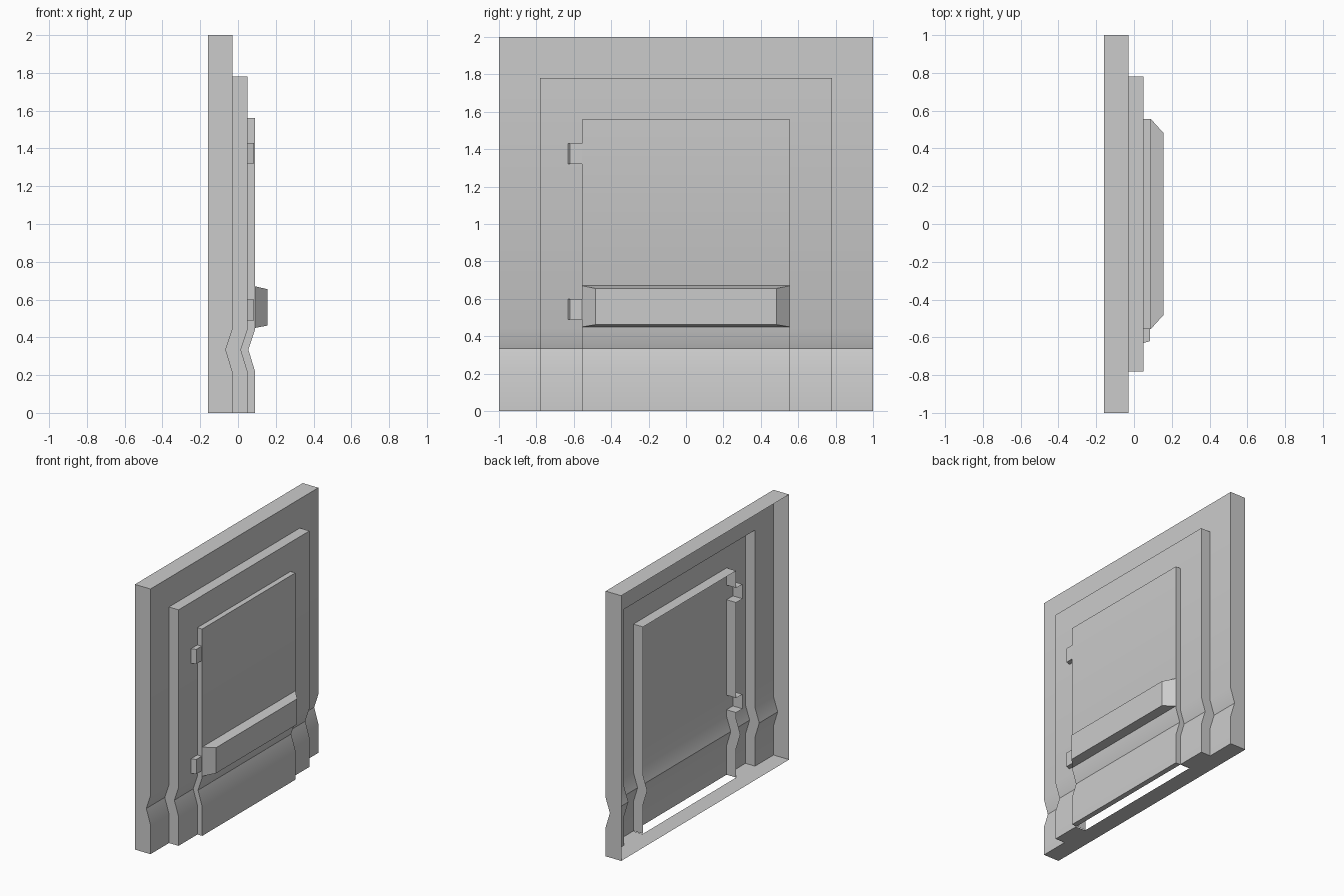
import bpy, bmesh, math

if "Cube" in bpy.data.objects:
    bpy.data.objects.remove(bpy.data.objects["Cube"])

LEVELS = (0.22, 0.335, 0.44)      # heights of the horizontal crease
HINGES = ((0.49, 0.60), (1.32, 1.43))


def dent(z):
    """Inward shift of every front layer at the crease."""
    return -0.035 if abs(z - 0.335) < 1e-6 else 0.0


def split(z0, z1):
    cuts = [z for z in LEVELS if min(z0, z1) < z < max(z0, z1)]
    return [z0] + sorted(cuts, reverse=z1 < z0) + [z1]


def face(bm, pts):
    bm.faces.new([bm.verts.new(p) for p in pts])


def plate(bm, x, y0, y1, z0, z1):
    """Upright sheet that follows the crease."""
    zs = split(z0, z1)
    for a, b in zip(zs, zs[1:]):
        xa, xb = x + dent(a), x + dent(b)
        face(bm, [(xa, y0, a), (xa, y1, a), (xb, y1, b), (xb, y0, b)])


def wall(bm, outline, x0, x1, flat_back=False):
    """Strip from x0 to x1 along an outline of (y, z) points."""
    for (ya, za), (yb, zb) in zip(outline, outline[1:]):
        zs = split(za, zb)
        for i, (a, b) in enumerate(zip(zs, zs[1:])):
            n = len(zs) - 1
            p, q = ya + (yb - ya) * i / n, ya + (yb - ya) * (i + 1) / n
            da, db = (0, 0) if flat_back else (dent(a), dent(b))
            face(bm, [(x0 + da, p, a), (x0 + db, q, b),
                      (x1 + dent(b), q, b), (x1 + dent(a), p, a)])


def floor(bm, x0, x1, ys):
    for a, b in zip(ys, ys[1:]):
        face(bm, [(x0, a, 0), (x0, b, 0), (x1, b, 0), (x1, a, 0)])


def arch(y, z):
    return [(-y, 0), (-y, z), (y, z), (y, 0)]


def finish(name, bm):
    bmesh.ops.remove_doubles(bm, verts=bm.verts, dist=1e-4)
    bmesh.ops.recalc_face_normals(bm, faces=bm.faces)
    front = max(bm.faces, key=lambda f: abs(f.normal.x) * f.calc_area())
    if front.normal.x < 0:
        bmesh.ops.reverse_faces(bm, faces=bm.faces)
    me = bpy.data.meshes.new(name)
    bm.to_mesh(me)
    bm.free()
    ob = bpy.data.objects.new(name, me)
    bpy.context.collection.objects.link(ob)
    bpy.ops.object.select_all(action='DESELECT')
    ob.select_set(True)
    bpy.context.view_layer.objects.active = ob
    bpy.ops.object.shade_smooth_by_angle(angle=math.radians(30))


# Outer wall panel: hollow from behind, open where the frame steps out
bm = bmesh.new()
for s in (-1, 1):
    plate(bm, -0.03, s * 0.78, s * 1.0, 0, 1.78)
    plate(bm, -0.03, s * 0.78, s * 1.0, 1.78, 2.0)
plate(bm, -0.03, -0.78, 0.78, 1.78, 2.0)
wall(bm, arch(1.0, 2.0), -0.16, -0.03, flat_back=True)
floor(bm, -0.16, -0.03, (-1, -0.78, 0.78, 1))
finish("wall_panel", bm)

# Raised frame
bm = bmesh.new()
plate(bm, 0.05, -0.78, 0.78, 0, 1.78)
wall(bm, arch(0.78, 1.78), -0.03, 0.05)
finish("door_frame", bm)

# Undersides of the two frame legs
for side, s in (("left", -1), ("right", 1)):
    bm = bmesh.new()
    floor(bm, -0.03, 0.05, (s * 0.56, s * 0.78))
    finish("frame_foot_" + side, bm)

# Inner jamb behind the door, with hinge pockets
outline = [(-0.555, 0)]
for z0, z1 in HINGES:
    outline += [(-0.555, z0), (-0.63, z0), (-0.63, z1), (-0.555, z1)]
outline += [(-0.555, 1.56), (0.555, 1.56), (0.555, 0)]
bm = bmesh.new()
wall(bm, outline, -0.03, 0.05)
finish("door_jamb", bm)

# Door leaf
bm = bmesh.new()
plate(bm, 0.09, -0.555, 0.555, 0, 1.56)
wall(bm, arch(0.555, 1.56), 0.05, 0.09)
floor(bm, 0.05, 0.09, (-0.555, 0.555))
finish("door_leaf", bm)


def loft(name, lower, upper):
    """Closed solid between two four-point rings."""
    bm = bmesh.new()
    face(bm, lower)
    face(bm, upper)
    for i in range(4):
        j = (i + 1) % 4
        face(bm, [lower[i], lower[j], upper[j], upper[i]])
    finish(name, bm)


def rect(x, y, z0, z1):
    return [(x, -y, z0), (x, y, z0), (x, y, z1), (x, -y, z1)]


# Tapered bar across the door
loft("door_bar", rect(0.09, 0.555, 0.45, 0.67), rect(0.155, 0.483, 0.462, 0.655))

# Hinges with a slanted outer side
for i, (z0, z1) in enumerate(HINGES):
    prof = [(0.05, -0.555), (0.05, -0.63), (0.086, -0.62), (0.086, -0.555)]
    loft("hinge_%d" % (i + 1), [(x, y, z0) for x, y in prof],
         [(x, y, z1) for x, y in prof])
